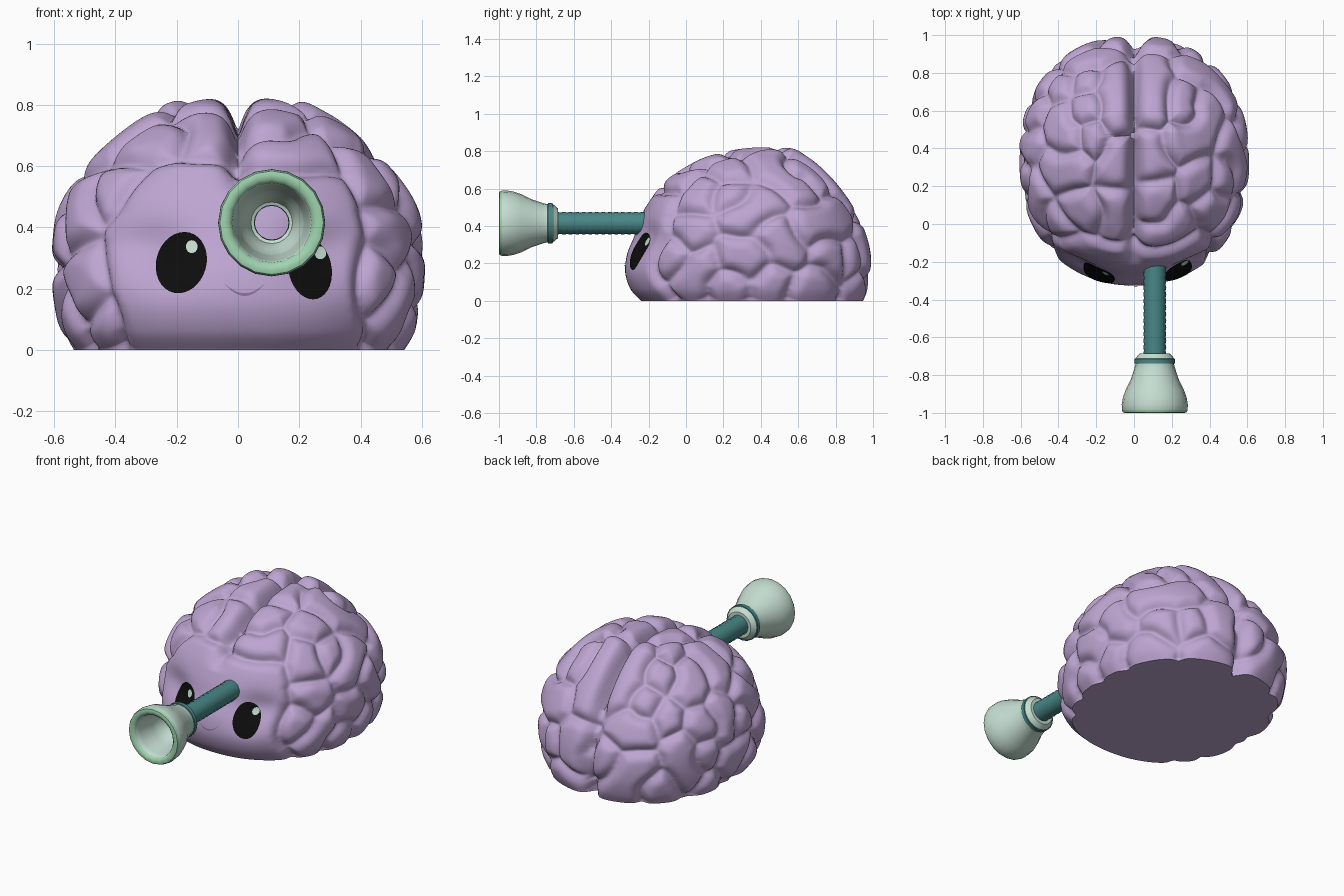
import bpy, bmesh, math, random
from mathutils import Vector, Matrix, kdtree
from mathutils.bvhtree import BVHTree

if "Cube" in bpy.data.objects:
    bpy.data.objects.remove(bpy.data.objects["Cube"])
rng = random.Random(11)


def material(name, r, g, b):
    m = bpy.data.materials.new(name)
    m.use_nodes = True
    m.diffuse_color = (r, g, b, 1)
    node = next(n for n in m.node_tree.nodes if n.type == "BSDF_PRINCIPLED")
    node.inputs["Base Color"].default_value = (r, g, b, 1)
    node.inputs["Roughness"].default_value = 0.7
    return m


LILAC = material("lilac", 0.51, 0.375, 0.64)
PLUM = material("plum", 0.27, 0.17, 0.36)
BLACK = material("black", 0.004, 0.004, 0.004)
PALE = material("pale_green", 0.56, 0.73, 0.64)
MINT = material("mint", 0.35, 0.66, 0.43)
TEAL = material("teal", 0.065, 0.24, 0.24)


def finish(name, bm, mats, angle=50):
    mesh = bpy.data.meshes.new(name)
    bm.to_mesh(mesh)
    bm.free()
    for m in mats:
        mesh.materials.append(m)
    obj = bpy.data.objects.new(name, mesh)
    bpy.context.collection.objects.link(obj)
    bpy.ops.object.select_all(action="DESELECT")
    obj.select_set(True)
    bpy.context.view_layer.objects.active = obj
    bpy.ops.object.shade_smooth_by_angle(angle=math.radians(angle))
    return obj


# Brain dome: height, front y, back y, half width
LEVELS = [Vector(v) for v in (
    (0, -.24, .955, .545), (.06, -.295, .98, .58), (.15, -.325, .998, .60),
    (.25, -.315, .995, .61), (.35, -.275, .972, .608), (.45, -.24, .93, .592),
    (.55, -.19, .872, .538), (.65, -.11, .795, .453), (.73, .01, .715, .36),
    (.78, .12, .65, .28), (.815, .28, .59, .195), (.828, .45, .49, .02))]
SIDES, STEPS = 260, 12


def catmull(k, t):
    last = len(LEVELS) - 1
    p0, p1, p2, p3 = (LEVELS[min(max(k + j, 0), last)] for j in (-1, 0, 1, 2))
    return p1 + t * .5 * (p2 - p0 + t * (2 * p0 - 5 * p1 + 4 * p2 - p3
                                         + t * (3 * (p1 - p2) + p3 - p0)))


def power(v):
    return math.copysign(abs(v) ** .9, v)


body = bmesh.new()
rings = []
for i in range((len(LEVELS) - 1) * STEPS + 1):
    k = min(i // STEPS, len(LEVELS) - 2)
    z, front, back, half = catmull(k, i / STEPS - k)
    ring = []
    for s in range(SIDES):
        a = math.tau * s / SIDES
        x = half * power(math.cos(a))
        y = (front + back) / 2 + (back - front) / 2 * power(math.sin(a))
        if y < .1:  # slope the face back around the eyes
            y += .045 * math.exp(-((z - .32) / .1) ** 2 - ((abs(x) - .28) / .12) ** 2)
        ring.append(body.verts.new((x, y, z)))
    rings.append(ring)
for a, b in zip(rings, rings[1:]):
    for s in range(SIDES):
        t = (s + 1) % SIDES
        body.faces.new((a[s], a[t], b[t], b[s]))
body.faces.new(rings[-1])
body.normal_update()
base = BVHTree.FromBMesh(body)

# Fold ridges: one smooth face patch, gyri beside the fissure, then winding ridges
ridges = []
for i in range(-16, 17):
    for j in range(26):
        if abs(i) * .02 < .33 - .1 * max(0, j * .02 - .3):
            hit = base.ray_cast(Vector((i * .02, -2, .01 + j * .02)), Vector((0, 1, 0)))[0]
            ridges.append((hit, 0))

label = 0
for side in (-1, 1):
    for low, high in ((.03, .13), (.27, .42), (.56, .88)):
        label += 1
        for k in range(int((high - low) / .02) + 1):
            y = low + k * .02 + side * .02
            x = side * (.09 + .02 * math.sin(11 * y))
            hit = base.ray_cast(Vector((x, y, 2)), Vector((0, 0, -1)))[0]
            ridges.append((hit, label))


def is_free(p, label, gap):
    return abs(p.x) > .07 and p.z > .03 and all(
        l == label or (p - q).length_squared > gap * gap for q, l in ridges)


spots = [v.co.copy() for v in body.verts]
for label in range(label + 1, 1500):
    p = rng.choice(spots)
    if not is_free(p, label, .155):
        continue
    ridges.append((p, label))
    normal = base.find_nearest(p)[1]
    heading = normal.orthogonal().normalized()
    heading.rotate(Matrix.Rotation(rng.uniform(0, math.tau), 3, normal))
    turn = rng.uniform(-.15, .15)
    for step in range(rng.randint(5, 18)):
        q, normal = base.find_nearest(p + heading * .02)[:2]
        if not is_free(q, label, .142):
            break
        heading = (q - p).normalized()
        heading.rotate(Matrix.Rotation(turn + rng.uniform(-.2, .2), 3, normal))
        ridges.append((q, label))
        p = q

tree = kdtree.KDTree(len(ridges))
for i, (p, label) in enumerate(ridges):
    tree.insert(p, i)
tree.balance()

# Sink the surface where two ridges meet, and along the middle fissure
moves = []
for v in body.verts:
    near = tree.find_n(v.co, 60)
    label, first = ridges[near[0][1]][1], near[0][2]
    second = next((d for _, i, d in near if ridges[i][1] != label), first + 1)
    sink = .046 * (1 - min(1, (second - first) / .14)) ** 2.2
    reach = 1 if v.co.y > .2 else min(1, max(0, (v.co.z - .5) / .12))
    sink += .08 * reach * math.exp(-(abs(v.co.x) / .035) ** 1.3)
    moves.append(v.normal * -sink)
for v, move in zip(body.verts, moves):
    v.co += move
for _ in range(2):
    bmesh.ops.smooth_vert(body, verts=body.verts, factor=.5,
                          use_axis_x=True, use_axis_y=True, use_axis_z=True)
for v in body.verts:
    v.co.z = max(v.co.z, 0)
for v in rings[0]:
    v.co.z = 0
underside = body.faces.new(rings[0][::-1])
for edge in underside.edges:
    edge.smooth = False
body.normal_update()
skin = BVHTree.FromBMesh(body)
finish("brain", body, [LILAC], 75)


# Thin plates laid on the face
def face_plate(name, rows, lift, mat):
    bm = bmesh.new()
    grid = []
    for row in rows:
        line = []
        for x, z in row:
            hit = skin.ray_cast(Vector((x, -2, z)), Vector((0, 1, 0)))[0]
            line.append(bm.verts.new((x, hit.y - lift, z)))
        grid.append(line)
    for a, b in zip(grid, grid[1:]):
        for i in range(len(a) - 1):
            bm.faces.new((a[i], a[i + 1], b[i + 1], b[i]))
    bmesh.ops.remove_doubles(bm, verts=bm.verts, dist=.0002)
    bmesh.ops.recalc_face_normals(bm, faces=bm.faces)
    if sum(f.normal.y for f in bm.faces) > 0:
        bmesh.ops.reverse_faces(bm, faces=bm.faces)
    finish(name, bm, [mat])


def oval(cx, cz, rx, rz, tilt=0, count=32):
    rows = []
    for k in range(7):
        row = []
        for s in range(count + 1):
            a = math.tau * (s % count) / count
            x, z = rx * k / 6 * math.cos(a), rz * k / 6 * math.sin(a)
            row.append((cx + x + tilt * z, cz + z))
        rows.append(row)
    return rows


for side, cx, cz, rx, tilt in (("right", -.185, .285, .083, .1), ("left", .235, .265, .071, -.1)):
    face_plate(side + "_eye", oval(cx, cz, rx, .1, tilt), .005, BLACK)
    face_plate(side + "_eye_glint", oval(cx + .034, cz + .052, .019, .021), .009, PALE)

smile = [[(.022 + .07 * u / 10, .222 - dip * (1 - (u / 10) ** 2)) for u in range(-10, 11)]
         for dip in (.037, .046)]
face_plate("smile", smile, .004, PLUM)


# Turned parts share one axis running forward from the forehead
def lathe(name, profile, mats, rule=lambda k: 0, sides=20):
    bm = bmesh.new()
    loops = []
    for r, y in profile:
        loops.append([bm.verts.new((.11 + r * math.cos(math.tau * s / sides), y,
                                    .415 + r * math.sin(math.tau * s / sides))) for s in range(sides)])
    for k, (a, b) in enumerate(zip(loops, loops[1:])):
        for s in range(sides):
            t = (s + 1) % sides
            bm.faces.new((a[s], a[t], b[t], b[s])).material_index = rule(k)
    bmesh.ops.recalc_face_normals(bm, faces=bm.faces)
    return finish(name, bm, mats, 40)


# Hollow ribbed shaft
ribs = [(.061 if k % 2 else .057, -.18 - k * .0175) for k in range(31)]
lathe("shaft", ribs + [(.055, -.71), (.055, -.18), ribs[0]], [TEAL])

# Bell: outer wall, rounded rim, inner funnel
outer = [(.057, -.685), (.080, -.685), (.103, -.712), (.103, -.745), (.108, -.765),
         (.126, -.82), (.155, -.88), (.169, -.92), (.175, -.955), (.174, -.985)]
rim = [(.169, -.997), (.158, -1), (.142, -.997), (.130, -.985)]
inner = [(.124, -.95), (.108, -.85), (.102, -.80), (.085, -.775), (.068, -.72), (.057, -.715), (.057, -.685)]
start, end = len(outer) - 1, len(outer) + len(rim) - 1
lathe("bell", outer + rim + inner, [PALE, MINT], lambda k: int(start <= k < end))

# Band around the bell neck
lathe("neck_band", [(.100, -.712), (.108, -.714), (.108, -.738), (.100, -.740), (.100, -.712)], [TEAL])
